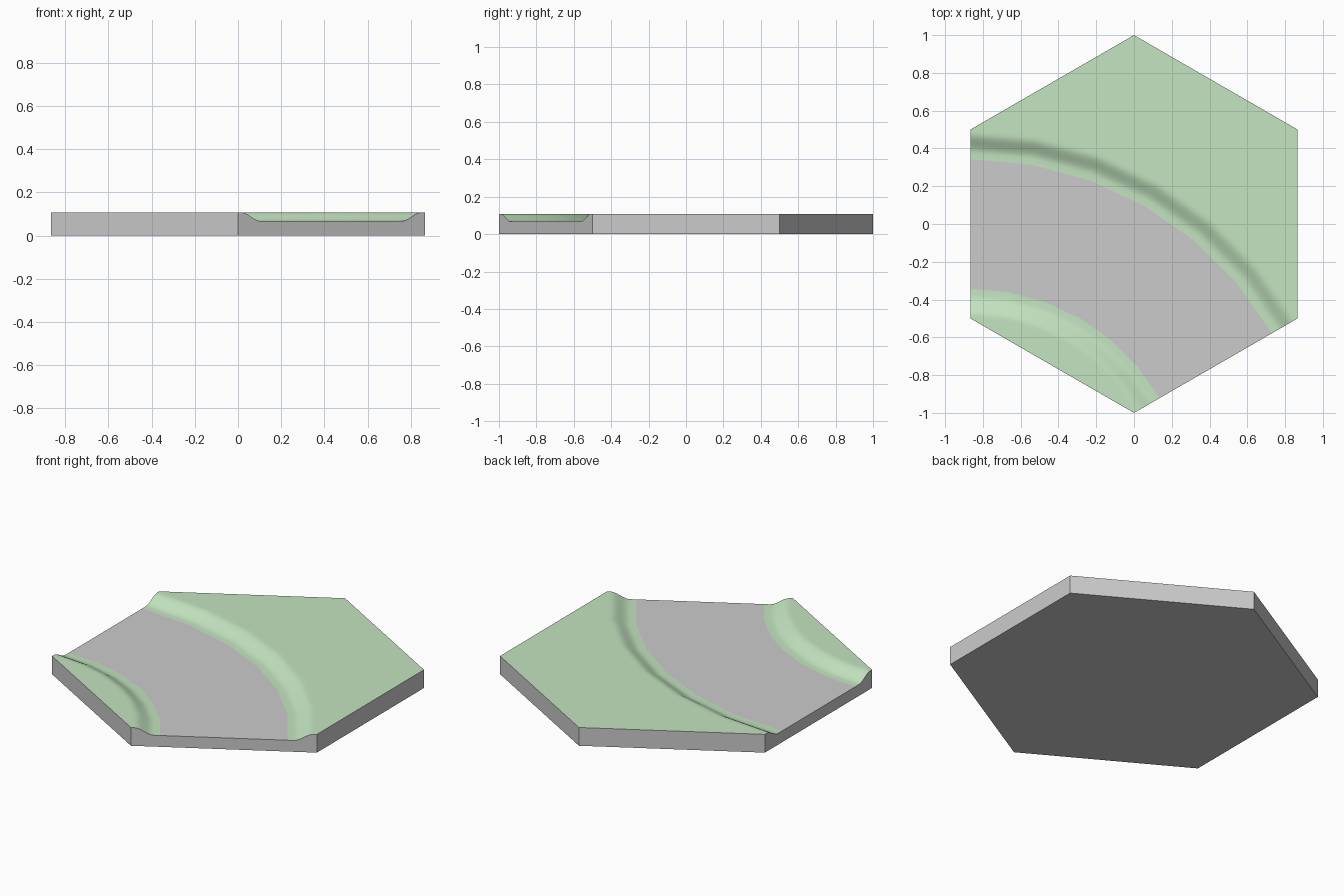
import bpy, bmesh
from math import sin, cos, pi, radians, sqrt

if "Cube" in bpy.data.objects:
    bpy.data.objects.remove(bpy.data.objects["Cube"])

TOP, LOW = 0.108, 0.067          # grass height, road height
CX, CY = -sqrt(3) / 2, -1.5      # centre of the bend
MID = 1.5                        # radius of the road centre line
ANGLES = [radians(90 - 10 * i) for i in range(7)]


def arc(r, z):
    return [(CX + r * cos(a), CY + r * sin(a), z) for a in ANGLES]


def material(name, color):
    m = bpy.data.materials.new(name)
    m.diffuse_color = (*color, 1)
    m.use_nodes = True
    m.node_tree.nodes["Principled BSDF"].inputs["Base Color"].default_value = m.diffuse_color
    return m


def make(name, rings, extra=None, mat=None, smooth=False):
    """Sweep profile rings along the bend, optionally with polygons of extra points."""
    bm = bmesh.new()
    rows = [[bm.verts.new(p) for p in ring] for ring in rings]
    for a, b in zip(rows, rows[1:]):
        for i in range(len(a) - 1):
            bm.faces.new((a[i], a[i + 1], b[i + 1], b[i]))
    for poly in extra or []:
        bm.faces.new([bm.verts.new(p) for p in poly])
    bmesh.ops.remove_doubles(bm, verts=bm.verts, dist=1e-5)
    bmesh.ops.recalc_face_normals(bm, faces=bm.faces)
    if name != "base" and sum(f.normal.z for f in bm.faces) < 0:
        bmesh.ops.reverse_faces(bm, faces=bm.faces)
    me = bpy.data.meshes.new(name)
    bm.to_mesh(me)
    bm.free()
    ob = bpy.data.objects.new(name, me)
    bpy.context.collection.objects.link(ob)
    if mat:
        me.materials.append(mat)
    if smooth:
        bpy.ops.object.select_all(action='DESELECT')
        ob.select_set(True)
        bpy.context.view_layer.objects.active = ob
        bpy.ops.object.shade_smooth_by_angle(angle=radians(40))
    return ob


green = material("grass", (0.55, 0.78, 0.53))
asphalt = material("asphalt", (0.55, 0.55, 0.55))

# Bank profile: (distance from road centre line, height), S-curve down to the road
N = 8
bank = [(0.5, TOP)]
for i in range(N + 1):
    t = i / N
    bank.append((0.485 - 0.11 * t, LOW + (TOP - LOW) * (1 + cos(pi * t)) / 2))
bank.append((0.343, LOW))
ROAD = 0.327

# Hexagon corners, going clockwise from the top
hexa = [(sin(i * pi / 3), cos(i * pi / 3)) for i in range(6)]

# Grass banks and curbs on both sides of the road
corners = [(*hexa[1], TOP), (*hexa[0], TOP)]
for name, s in (("outer", 1), ("inner", -1)):
    flat = arc(MID + s * 0.5, TOP) + (corners if s > 0 else [])
    make(name + "_grass", [arc(MID + s * d, z) for d, z in bank], [flat], green, True)
    make(name + "_curb", [arc(MID + s * 0.343, LOW), arc(MID + s * ROAD, LOW)])

# Road surface
make("road", [arc(MID + ROAD, LOW), arc(MID - ROAD, LOW)], mat=asphalt)

# Base: underside plus six walls, the two road ends follow the bank profile
section = ([(MID + d, z) for d, z in bank] + [(MID - d, z) for d, z in reversed(bank)])
polys = [[(x, y, 0) for x, y in hexa]]
for i in range(6):
    a, b = hexa[i], hexa[(i + 1) % 6]
    if i == 2:
        rim = [arc(r, z)[-1] for r, z in section]
    elif i == 4:
        rim = [arc(r, z)[0] for r, z in reversed(section)]
    else:
        rim = [(*a, TOP), (*b, TOP)]
    polys.append([(*a, 0)] + rim + [(*b, 0)])
make("base", [], polys)
